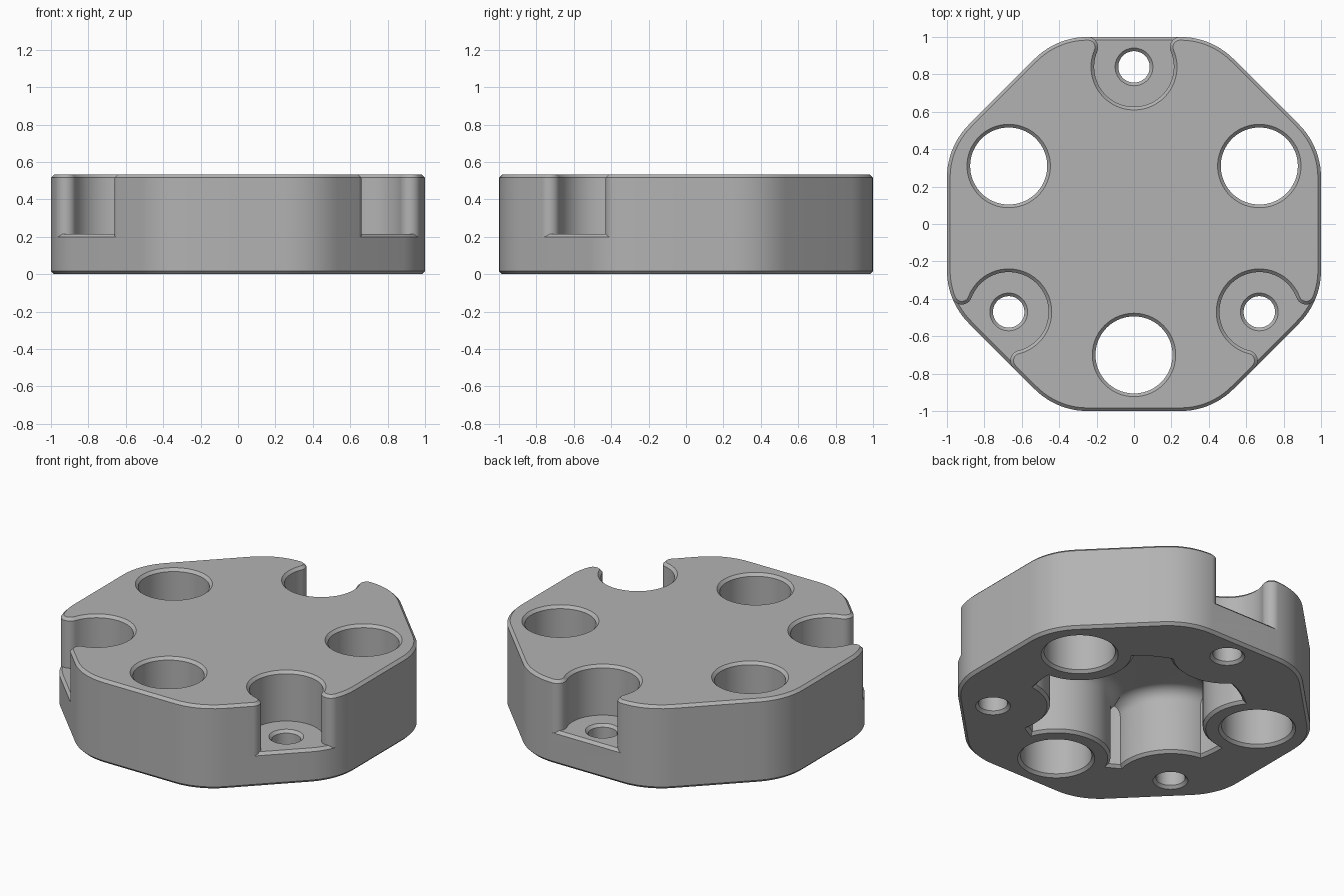
import bpy, bmesh
from math import atan2, cos, sin, pi, sqrt, radians
from mathutils import Vector

if "Cube" in bpy.data.objects:
    bpy.data.objects.remove(bpy.data.objects["Cube"])

HEIGHT, CHAMFER, FLOOR = 0.533, 0.017, 0.215
CORNER, NOSE, NOTCH = 0.4, 0.055, 0.213
HOLE, BOLT = 0.206, 0.084
CEILING, COVE = 0.42, 0.08

back_bolt, side_bolt = Vector((0, 0.84)), Vector((0.67, -0.47))
bolts = [back_bolt, side_bolt, Vector((-0.67, -0.47))]
holes = [Vector((0, -0.7)), Vector((0.67, 0.31)), Vector((-0.67, 0.31))]

grey = bpy.data.materials.new("plain grey")
grey.use_nodes = True
grey.diffuse_color = (0.45, 0.45, 0.45, 1)
grey.node_tree.nodes["Principled BSDF"].inputs["Base Color"].default_value = grey.diffuse_color


def loft(name, rings):
    """Solid skinned through (points, z) rings, capped at both ends."""
    bm = bmesh.new()
    rows = [[bm.verts.new((p[0], p[1], z)) for p in pts] for pts, z in rings]
    for low, high in zip(rows, rows[1:]):
        for i in range(len(low)):
            j = (i + 1) % len(low)
            bm.faces.new((low[i], low[j], high[j], high[i]))
    bm.faces.new(rows[0][::-1])
    bm.faces.new(rows[-1])
    mesh = bpy.data.meshes.new(name)
    bm.to_mesh(mesh)
    bm.free()
    obj = bpy.data.objects.new(name, mesh)
    mesh.materials.append(grey)
    bpy.context.collection.objects.link(obj)
    return obj


def lathe(name, centre, profile, sides=72):
    turn = [2 * pi * i / sides for i in range(sides)]
    return loft(name, [([(centre.x + r * cos(a), centre.y + r * sin(a)) for a in turn], z)
                       for r, z in profile])


def combine(target, tool, operation):
    mod = target.modifiers.new(operation.lower(), "BOOLEAN")
    mod.operation, mod.solver, mod.object = operation, "EXACT", tool
    bpy.context.view_layer.objects.active = target
    bpy.ops.object.modifier_apply(modifier=mod.name)
    bpy.data.objects.remove(tool)


def bearing(a, b):
    return atan2(b.y - a.y, b.x - a.x)


def corner_centre(k):
    a = radians(45 * k + 22.5)
    return Vector((cos(a), sin(a))) * (1 - CORNER) / cos(pi / 8)


# Rounded noses where each notch meets the outer wall
reach = NOTCH + NOSE
back_nose = Vector((sqrt(reach**2 - (1 - NOSE - back_bolt.y)**2), 1 - NOSE))
n, t = Vector((1, -1)).normalized(), Vector((1, 1)).normalized()
flat = 1 - NOSE
front_nose = n * flat + t * (side_bolt.dot(t) - sqrt(reach**2 - (flat - side_bolt.dot(n))**2))
c7, inner = corner_centre(7), CORNER - NOSE
gap = side_bolt - c7
along = (inner**2 - reach**2 + gap.length_squared) / (2 * gap.length)
u = gap.normalized()
side_nose = c7 + u * along + Vector((-u.y, u.x)) * sqrt(inner**2 - along**2)
split = bearing(c7, side_nose)


def outline(inset, notched):
    """Octagon outline, half traced counter-clockwise and mirrored in x."""
    q = pi / 4
    start = [(corner_centre(6), CORNER, -2 * q, -q)]
    end = [(c7, CORNER, split, 0), (corner_centre(0), CORNER, 0, q),
           (corner_centre(1), CORNER, q, 2 * q)]
    if notched:
        a, b = bearing(front_nose, side_bolt), bearing(side_nose, side_bolt)
        c = bearing(back_nose, back_bolt)
        middle = [(front_nose, NOSE, -q, a % (2 * pi)),
                  (side_bolt, -NOTCH, a % (2 * pi) + pi, b % (2 * pi) + pi),
                  (side_nose, NOSE, b % (2 * pi), split + 2 * pi)]
        # the notch runs clockwise the long way round
        if middle[1][3] > middle[1][2]:
            middle[1] = (side_bolt, -NOTCH, middle[1][2], middle[1][3] - 2 * pi)
        end += [(back_nose, NOSE, 2 * q, c % (2 * pi)),
                (back_bolt, -NOTCH, bearing(back_bolt, back_nose), -2 * q)]
    else:
        middle = [(c7, CORNER, -q, split)]
    half = []
    for centre, r, a0, a1 in start + middle + end:
        steps = max(6, int(abs(a1 - a0) / 0.07))
        for i in range(steps + 1):
            a = a0 + (a1 - a0) * i / steps
            p = centre + Vector((cos(a), sin(a))) * (abs(r) - inset * (1 if r > 0 else -1))
            if not half or (p - half[-1]).length > 1e-4:
                half.append(p)
    other = [Vector((-p.x, p.y)) for p in reversed(half) if abs(p.x) > 1e-4]
    return half + other


# Base slab and notched upper block joined into one body
edge, full = outline(CHAMFER, False), outline(0, False)
body = loft("octagonal_plate", [(edge, 0), (full, CHAMFER),
                                (full, FLOOR - CHAMFER), (edge, FLOOR)])
full, edge = outline(0, True), outline(CHAMFER, True)
block = loft("upper_block", [(full, FLOOR - CHAMFER), (full, HEIGHT - CHAMFER), (edge, HEIGHT)])
combine(body, block, "UNION")


# Through holes with chamfered rims
def drill(centre, r, top):
    flare = r + 2 * CHAMFER
    combine(body, lathe("drill", centre, [(flare, -CHAMFER), (r, CHAMFER),
                                          (r, top - CHAMFER), (flare, top + CHAMFER)]), "DIFFERENCE")


# Underside pocket: a disc with round bosses left standing and a coved ceiling
rim = 0.64
pocket = lathe("pocket", Vector((0, 0)), [(rim + 2 * CHAMFER, -CHAMFER), (rim, CHAMFER),
                                          (rim, CEILING)], 96)
cove = [(COVE * (1 - cos(a)), CEILING - COVE + COVE * sin(a))
        for a in [pi / 2 * i / 8 for i in range(9)]]
for centre, r in [(c, 0.315) for c in holes] + [(c, 0.33) for c in bolts]:
    profile = [(r - 3 * CHAMFER, -2 * CHAMFER), (r, CHAMFER)]
    profile += [(r + dr, z) for dr, z in cove] + [(r + COVE, CEILING + 0.05)]
    combine(pocket, lathe("boss", centre, profile), "DIFFERENCE")
combine(body, pocket, "DIFFERENCE")

for c in holes:
    drill(c, HOLE, HEIGHT)
for c in bolts:
    drill(c, BOLT, FLOOR)

# Smooth curved walls, keep machined edges crisp
bpy.ops.object.select_all(action="DESELECT")
body.select_set(True)
bpy.context.view_layer.objects.active = body
bpy.ops.object.shade_smooth_by_angle(angle=radians(30))
